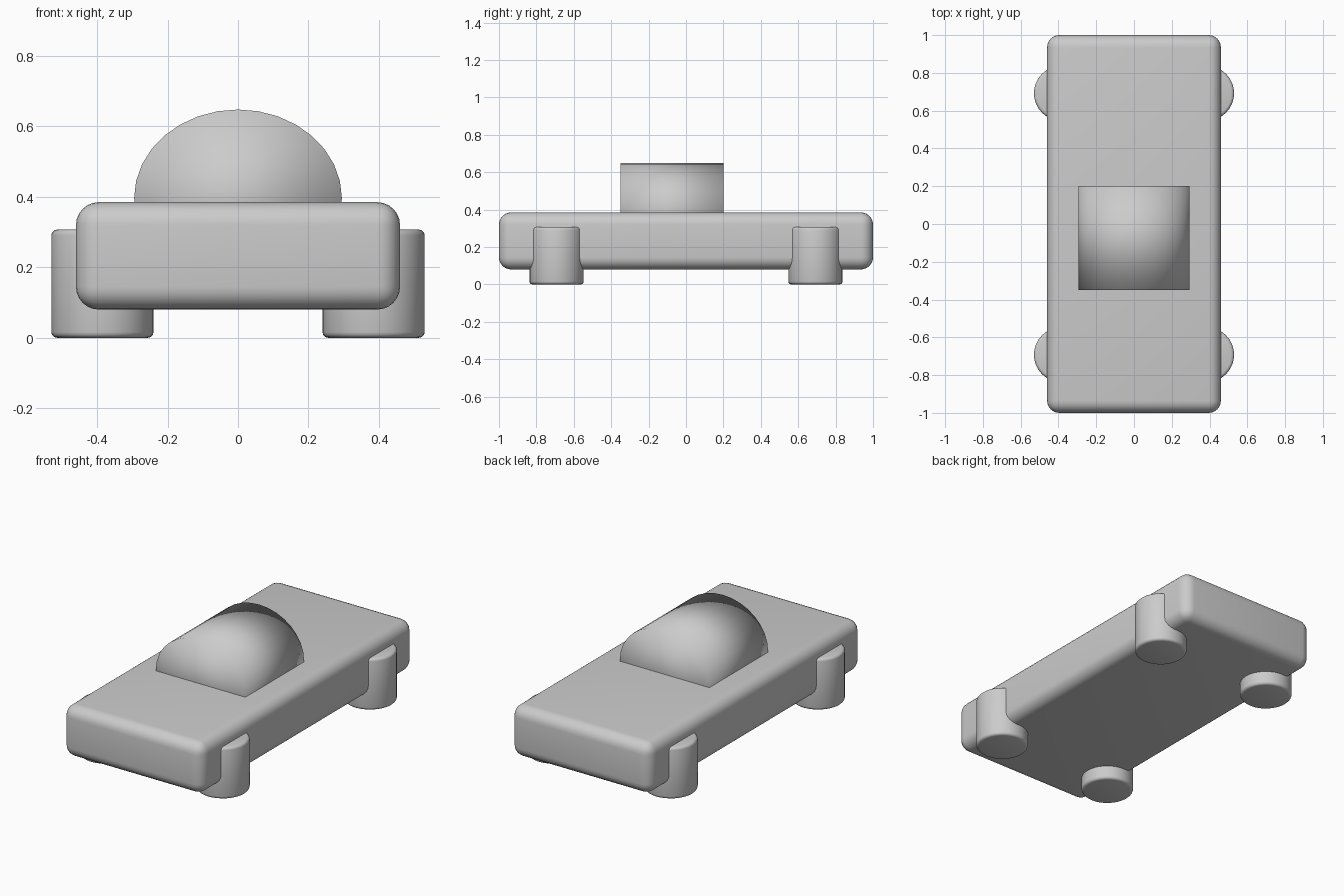
import bpy, bmesh
from mathutils import Matrix

if "Cube" in bpy.data.objects:
    bpy.data.objects.remove(bpy.data.objects["Cube"])

grey = bpy.data.materials.new("plain_grey")
grey.diffuse_color = (0.6, 0.6, 0.6, 1)
grey.use_nodes = True
grey.node_tree.nodes["Principled BSDF"].inputs["Base Color"].default_value = grey.diffuse_color


def finish(name, bm, bevel=0, segments=4):
    mesh = bpy.data.meshes.new(name)
    bmesh.ops.recalc_face_normals(bm, faces=bm.faces)
    bm.to_mesh(mesh)
    bm.free()
    mesh.materials.append(grey)
    for p in mesh.polygons:
        p.use_smooth = True
    obj = bpy.data.objects.new(name, mesh)
    bpy.context.collection.objects.link(obj)
    if bevel:
        mod = obj.modifiers.new("rounded_edges", 'BEVEL')
        mod.width, mod.segments = bevel, segments
        mod.limit_method = 'ANGLE'
    return obj


# Rounded slab body
bm = bmesh.new()
bmesh.ops.create_cube(bm, size=1, matrix=Matrix.Translation((0, 0, 0.2325))
                      @ Matrix.Diagonal((0.92, 2, 0.305, 1)))
finish("body", bm, 0.065, 6)

# Barrel cabin lying along y, lower half sunk into the body
bm = bmesh.new()
bmesh.ops.create_cone(bm, cap_ends=True, segments=32, radius1=1, radius2=1, depth=1,
                      matrix=Matrix.Translation((0, -0.075, 0.396))
                      @ Matrix.Diagonal((0.295, 0.55, 0.252, 1))
                      @ Matrix.Rotation(1.5707963, 4, 'X'))
finish("cabin", bm)

# Four upright round wheels
for side, sx in (("left", -1), ("right", 1)):
    for end, y in (("front", -0.692), ("rear", 0.692)):
        bm = bmesh.new()
        bmesh.ops.create_cone(bm, cap_ends=True, segments=32, radius1=0.145,
                              radius2=0.145, depth=0.307,
                              matrix=Matrix.Translation((sx * 0.385, y, 0.1535)))
        finish(f"{end}_{side}_wheel", bm, 0.016, 3)
